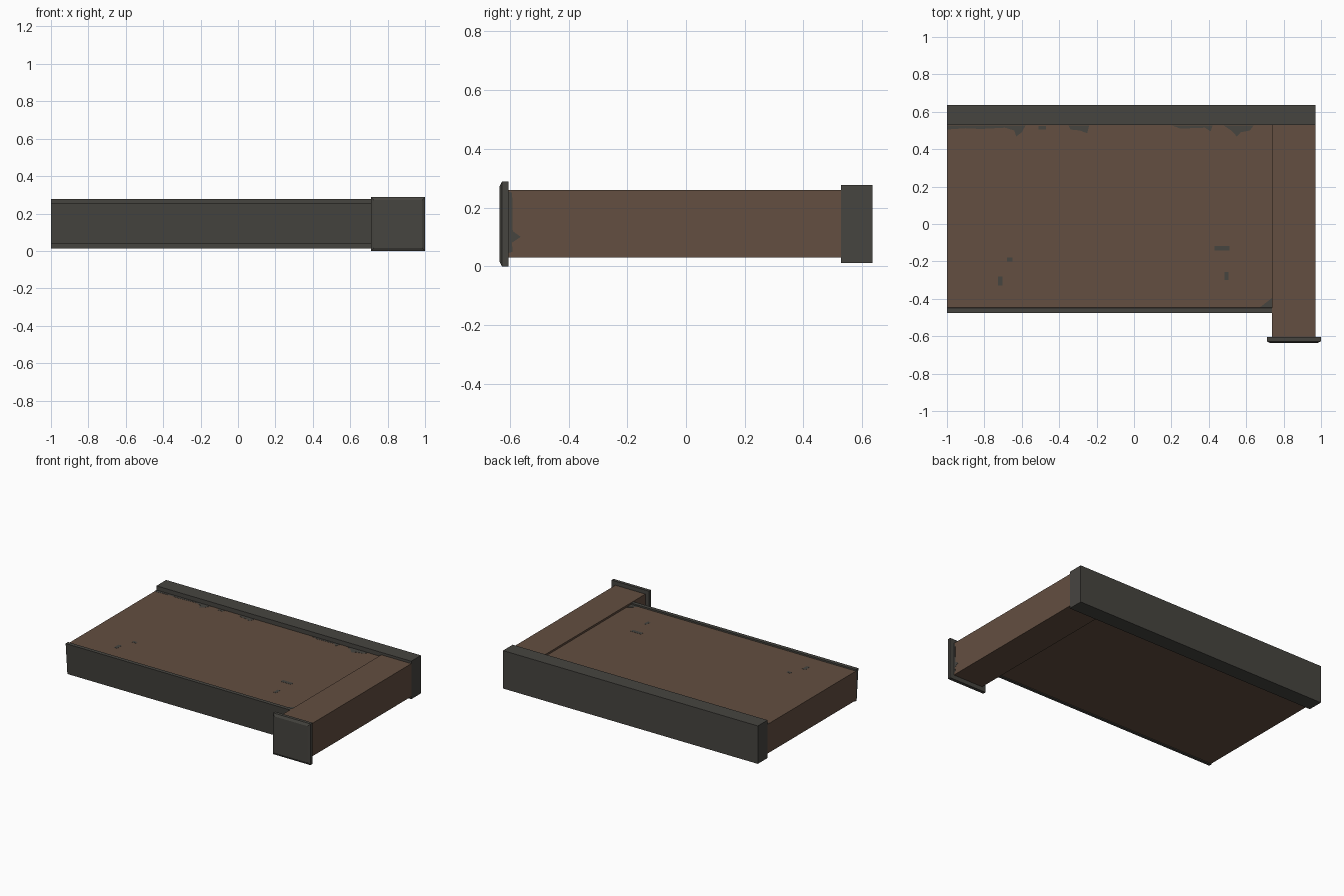
import bpy, bmesh

if "Cube" in bpy.data.objects:
    bpy.data.objects.remove(bpy.data.objects["Cube"])


def material(name, rgb):
    m = bpy.data.materials.new(name)
    m.diffuse_color = (*rgb, 1)
    m.use_nodes = True
    m.node_tree.nodes["Principled BSDF"].inputs["Base Color"].default_value = m.diffuse_color
    return m


BROWN = material("rust_brown", (0.125, 0.077, 0.052))
GREY = material("dark_grey", (0.062, 0.059, 0.051))


def finish(name, bm, mat):
    bmesh.ops.recalc_face_normals(bm, faces=bm.faces[:])
    me = bpy.data.meshes.new(name)
    bm.to_mesh(me)
    bm.free()
    me.materials.append(mat)
    ob = bpy.data.objects.new(name, me)
    bpy.context.collection.objects.link(ob)
    return ob


def loft(name, loops, mat):
    """Closed solid through rings with equal point counts."""
    bm = bmesh.new()
    rings = [[bm.verts.new(p) for p in loop] for loop in loops]
    n = len(rings[0])
    for a, b in zip(rings, rings[1:]):
        for i in range(n):
            j = (i + 1) % n
            bm.faces.new((a[i], a[j], b[j], b[i]))
    bm.faces.new(rings[0])
    bm.faces.new(rings[-1])
    return finish(name, bm, mat)


def rect_y(x0, x1, z0, z1, y):
    return [(x0, y, z0), (x1, y, z0), (x1, y, z1), (x0, y, z1)]


def box(name, x0, x1, y0, y1, z0, z1, mat):
    return loft(name, [rect_y(x0, x1, z0, z1, y) for y in (y0, y1)], mat)


# Main parts
box("back_beam", -1, 0.97, 0.528, 0.635, 0.012, 0.277, GREY)
box("main_slab", -1, 0.74, -0.45, 0.528, 0.043, 0.247, BROWN)
box("side_arm", 0.738, 0.97, -0.606, 0.528, 0.03, 0.26, BROWN)

# Front strip, leaning outward at the top
profile = [(-0.475, 0.257), (-0.448, 0.257), (-0.436, 0.037), (-0.456, 0.037)]
loft("front_strip", [[(x, y, z) for y, z in profile] for x in (-1, 0.739)], GREY)

# End cap on the arm with chamfered front
loft("arm_end_cap", [
    rect_y(0.71, 1.0, 0.0, 0.288, -0.605),
    rect_y(0.71, 1.0, 0.0, 0.288, -0.627),
    rect_y(0.727, 0.983, 0.017, 0.271, -0.636),
], GREY)


# Worn patches on the slab top, as thin plates
def patch(name, outline, z=0.247, h=0.001):
    loft(name, [[(x, y, z + k) for x, y in outline] for k in (-0.001, h)], GREY)


patch("worn_patch_left", [(-1, .527), (-1, .505), (-.9, .512), (-.82, .508), (-.69, .515),
                          (-.64, .5), (-.63, .468), (-.6, .49), (-.58, .527)])
patch("worn_patch_middle", [(-.35, .527), (-.34, .505), (-.29, .5), (-.25, .485), (-.24, .527)])
patch("worn_patch_right", [(.2, .527), (.25, .51), (.38, .515), (.41, .495), (.42, .527)])
patch("worn_patch_far_right", [(.48, .527), (.52, .5), (.55, .468), (.57, .49), (.62, .5), (.64, .527)])
patch("worn_patch_corner", [(.739, -.395), (.739, -.448), (.67, -.448)])
for i, (x, y, w, d) in enumerate([(.47, -.13, .08, .025), (.495, -.278, .02, .045),
                                  (-.715, -.305, .025, .05), (-.665, -.19, .03, .02),
                                  (-.49, .515, .04, .02)]):
    patch(f"worn_chip_{i}", [(x - w / 2, y - d / 2), (x + w / 2, y - d / 2),
                             (x + w / 2, y + d / 2), (x - w / 2, y + d / 2)])

# Worn patch on the outer side of the arm, next to the cap
side = [(-.605, .045), (-.59, .05), (-.593, .08), (-.563, .1), (-.59, .12), (-.592, .25), (-.605, .255)]
loft("worn_patch_arm_side", [[(x, y, z) for y, z in side] for x in (0.969, 0.971)], GREY)
